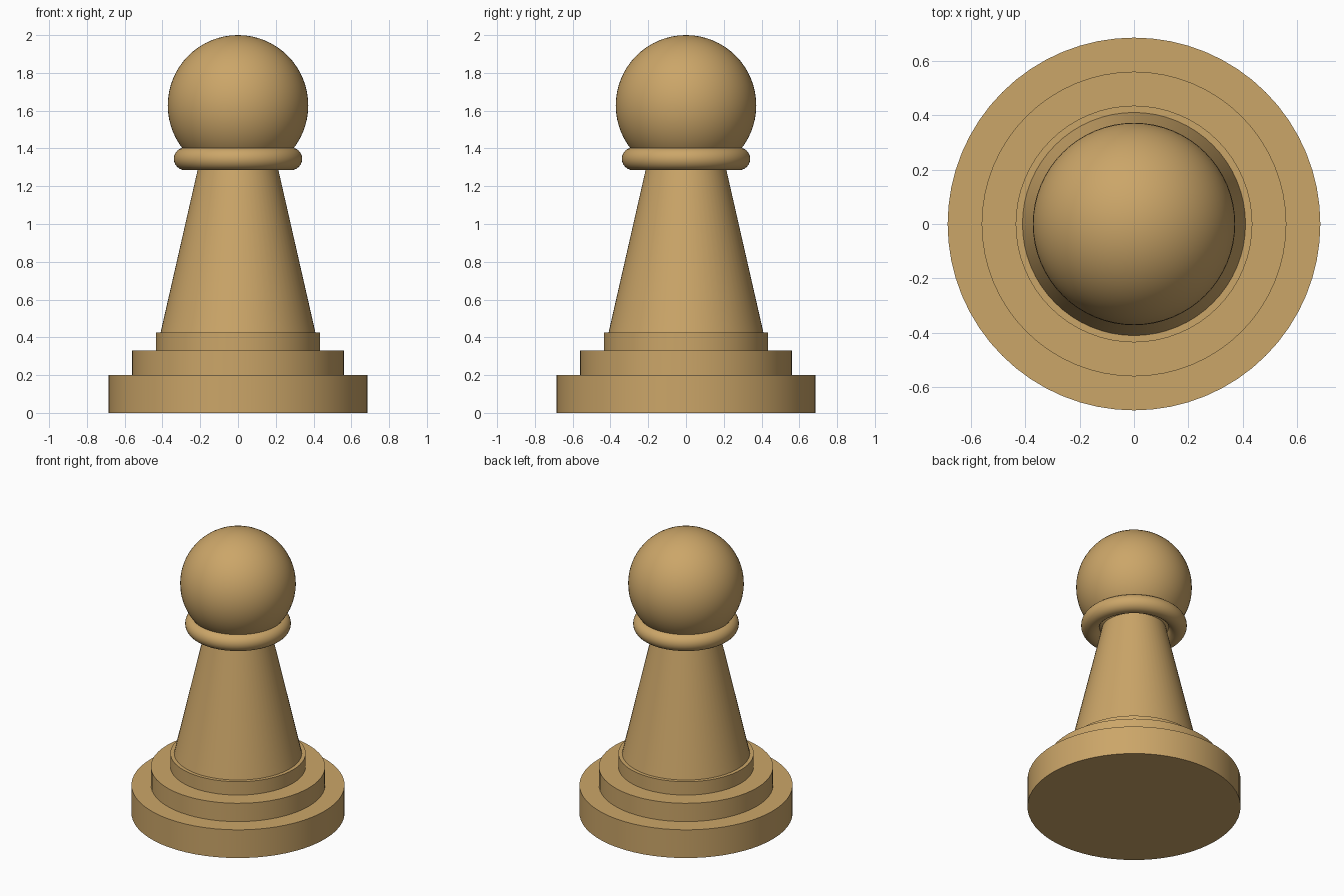
import bpy
from math import radians

if "Cube" in bpy.data.objects:
    bpy.data.objects.remove(bpy.data.objects["Cube"])

SIDES = 64

wood = bpy.data.materials.new("light_wood")
wood.diffuse_color = (0.60, 0.38, 0.14, 1)
wood.use_nodes = True
wood.node_tree.nodes["Principled BSDF"].inputs["Base Color"].default_value = wood.diffuse_color


def finish(name):
    ob = bpy.context.object
    ob.name = name
    ob.data.materials.append(wood)
    bpy.ops.object.shade_smooth_by_angle(angle=radians(40))
    return ob


def tapered(name, r_bottom, r_top, z0, z1):
    bpy.ops.mesh.primitive_cone_add(vertices=SIDES, radius1=r_bottom, radius2=r_top,
                                    depth=z1 - z0, location=(0, 0, (z0 + z1) / 2))
    return finish(name)


# Stepped base: three stacked discs
z = 0.0
for name, radius, top in (("base_disc", 0.685, 0.20),
                          ("middle_disc", 0.56, 0.33),
                          ("upper_disc", 0.435, 0.425)):
    tapered(name, radius, radius, z, top)
    z = top

# Tapered body, its top hidden inside the head
tapered("body", 0.41, 0.19, z, 1.39)

# Ring collar under the head
bpy.ops.mesh.primitive_torus_add(major_radius=0.28, minor_radius=0.06,
                                 major_segments=SIDES, minor_segments=24,
                                 location=(0, 0, 1.345))
finish("collar")

# Round head
bpy.ops.mesh.primitive_uv_sphere_add(segments=SIDES, ring_count=32, radius=0.372,
                                     location=(0, 0, 1.628))
finish("head")
